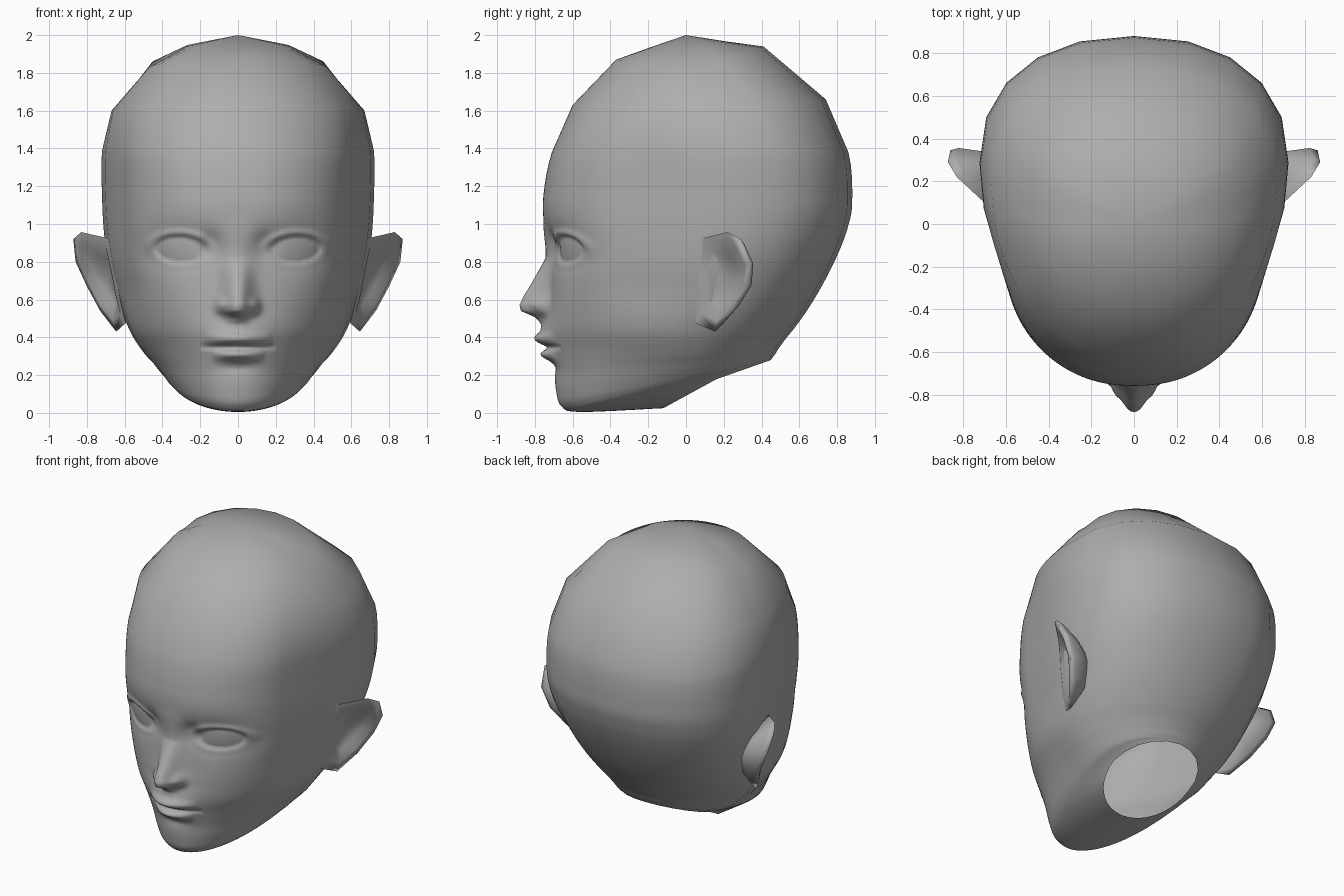
import bpy, bmesh, math
from mathutils import Vector

if "Cube" in bpy.data.objects:
    bpy.data.objects.remove(bpy.data.objects["Cube"])

# Control rings, crown to neck: front (y, z), side (x, y, z), back (y, z)
RINGS = [
    (0, 2, 0, 0, 2, 0, 2),
    (-.19, 1.935, .28, .03, 1.94, .21, 1.967),
    (-.37, 1.87, .475, .10, 1.825, .41, 1.94),
    (-.60, 1.63, .67, .20, 1.60, .74, 1.66),
    (-.71, 1.38, .72, .27, 1.39, .86, 1.38),
    (-.755, 1.15, .72, .30, 1.14, .88, 1.12),
    (-.75, .98, .71, .27, .95, .856, .98),
    (-.725, .84, .69, .21, .80, .808, .85),
    (-.72, .70, .655, .15, .66, .74, .71),
    (-.73, .56, .61, .10, .52, .665, .58),
    (-.733, .44, .56, .06, .41, .59, .47),
    (-.715, .33, .50, .05, .32, .53, .395),
    (-.697, .22, .452, .06, .268, .49, .34),
    (-.688, .12, .415, .08, .232, .475, .315),
    (-.66, .035, .38, .11, .207, .46, .295),
    (-.56, .005, .345, .125, .19, .457, .29),
    (-.12, .025, .30, .16, .178, .45, .28),
]
# Nose profile: z, height above the face, half width
NOSE = [(1.04, 0, .07), (.94, .008, .075), (.82, .022, .075), (.72, .08, .072), (.62, .133, .075),
        (.57, .15, .08), (.54, .138, .076), (.505, .05, .065), (.47, .012, .045), (.43, 0, .04)]


def catmull(a, b, c, d, s):
    return [.5 * (2*q + (r - p)*s + (2*p - 5*q + 4*r - w)*s*s + (3*q - p - 3*r + w)*s**3)
            for p, q, r, w in zip(a, b, c, d)]


def gauss(v, centre, width):
    return math.exp(-((v - centre) / width) ** 2)


def smooth(v):
    v = min(1, max(0, v))
    return v * v * (3 - 2 * v)


def nose(x, z):
    for (z1, h1, w1), (z0, h0, w0) in zip(NOSE, NOSE[1:]):
        if z0 <= z <= z1:
            s = (z - z0) / (z1 - z0)
            return (h0 + (h1 - h0)*s) * math.exp(-(x / (w0 + (w1 - w0)*s)) ** 2.3)
    return 0


def relief(x, z):
    """Forward height of the facial features."""
    h = nose(x, z)
    # nostril wings
    h += .032 * gauss(x, .09, .026) * gauss(z, .57, .04)
    # muzzle and lips
    h += .04 * gauss(x, 0, .16) * gauss(z, .40, .10)
    zm = .347 + .004 * smooth((x - .1) / .1)
    up, low = max(0, 1 - (x/.185)**2), max(0, 1 - (x/.145)**2)
    h += .037 * up * gauss(z, zm + .045, .03)
    h += .042 * low * gauss(z, zm - .042, .028)
    h -= .021 * math.sqrt(max(0, 1 - (x/.2)**2)) * gauss(z, zm, .015)
    h -= .012 * gauss(x, 0, .10) * gauss(z, .238, .03)
    h -= .006 * gauss(x, 0, .015) * gauss(z, .46, .03)
    # eye sockets
    h -= .042 * gauss(x, .29, .17) * gauss(z, .87, .11)
    h -= .026 * gauss(x, .145, .05) * gauss(z, .89, .07)
    # eyelids and eyeballs
    e = math.hypot((x - .305) / .145, (z - .865 - .04*(x - .305)) / .078)
    upper = smooth((z - .82) / .08)
    h += (.004 + .011 * upper) * gauss(e, 1.14, .2)
    if e < 1:
        h += -.014 * smooth((1 - e) / .16) + .03 * (1 - e*e)
    return h


def finish(name, verts, faces, angle, recalc=False):
    mesh = bpy.data.meshes.new(name)
    mesh.from_pydata(verts, [], faces)
    bm = bmesh.new()
    bm.from_mesh(mesh)
    bmesh.ops.remove_doubles(bm, verts=bm.verts, dist=1e-5)
    if recalc:
        bmesh.ops.recalc_face_normals(bm, faces=bm.faces)
    bm.to_mesh(mesh)
    bm.free()
    mesh.materials.append(grey)
    ob = bpy.data.objects.new(name, mesh)
    bpy.context.collection.objects.link(ob)
    mod = ob.modifiers.new("mirror", 'MIRROR')
    mod.merge_threshold = .0005
    bpy.ops.object.select_all(action='DESELECT')
    ob.select_set(True)
    bpy.context.view_layer.objects.active = ob
    bpy.ops.object.shade_smooth_by_angle(angle=math.radians(angle))
    return ob


grey = bpy.data.materials.new("dark_grey")
grey.diffuse_color = (.42, .42, .42, 1)
grey.use_nodes = True
grey.node_tree.nodes["Principled BSDF"].inputs["Base Color"].default_value = grey.diffuse_color

# Head: loft through the rings, fine over the face and coarse over the skull
rows = []
for k in range(len(RINGS) - 1):
    steps = 1 if k < 4 else 4 if k == 4 else 12 if k < 12 else 5
    ctrl = [RINGS[min(max(k + o, 0), len(RINGS) - 1)] for o in (-1, 0, 1, 2)]
    rows += [catmull(*ctrl, i / steps) for i in range(steps)]
rows.append(RINGS[-1])
angles = [i * .02 for i in range(48)]
angles += [1.06, 1.22, 1.4, math.pi/2] + [math.pi/2 * (1 + i/5) for i in range(1, 6)]

verts, faces = [], []
for fy, fz, sx, sy, sz, by, bz in rows:
    n = 2 + .25 * smooth((fz - .3) / .5) * smooth((1.9 - fz) / .4)
    for t in angles:
        s, c = abs(math.sin(t)), abs(math.cos(t))
        if t == angles[-1]:
            s = 0
        s, c = s ** (2/n), c ** (2/n)
        ey, ez = (fy, fz) if t < 1.571 else (by, bz)
        x, y, z = sx * s, sy + (ey - sy) * c, max(0, sz + (ez - sz) * c)
        # flatter temples
        x *= 1 - .055 * gauss(y, -.2, .24) * smooth((z - .4) / .3) * smooth((1.7 - z) / .4)
        if t < 1.3 and .1 < z < 1.25 and y < -.1:
            y -= relief(x, z)
        verts.append((x, y, z))
m = len(angles)
for i in range(len(rows) - 1):
    for j in range(m - 1):
        a = i * m + j
        faces.append((a, a + m, a + m + 1, a + 1))
finish("head", verts, faces, 120)

# Ears: angular rim, hollow front and full tapered back sunk into the head
rim = [Vector(p) for p in [
    (.69, .09, .925), (.83, .22, .957), (.872, .29, .92), (.86, .345, .80), (.80, .335, .67),
    (.73, .255, .54), (.645, .155, .43), (.595, .05, .475), (.625, .05, .60), (.655, .06, .76)]]
mid = sum(rim, Vector()) / len(rim)
root = Vector((.54, .27, .72))
sink = Vector((-.043, .025, 0))
loops = [
    [p.lerp(root, .80) for p in rim],
    [p.lerp(root, .45) + Vector((0, .03, 0)) for p in rim],
    [p.lerp(root, .12) + Vector((0, .02, 0)) for p in rim],
    rim,
    [p.lerp(mid, .22) for p in rim],
    [p.lerp(mid, .50) + sink * .8 for p in rim],
]
n, last = len(rim), len(loops) - 1
verts = [p for loop in loops for p in loop] + [mid + sink]
faces = [(r*n + i, r*n + (i+1) % n, (r+1)*n + (i+1) % n, (r+1)*n + i)
         for r in range(last) for i in range(n)]
faces += [(last*n + i, last*n + (i+1) % n, (last+1)*n) for i in range(n)]
faces.append(tuple(range(n - 1, -1, -1)))
finish("ears", verts, faces, 120, recalc=True)
